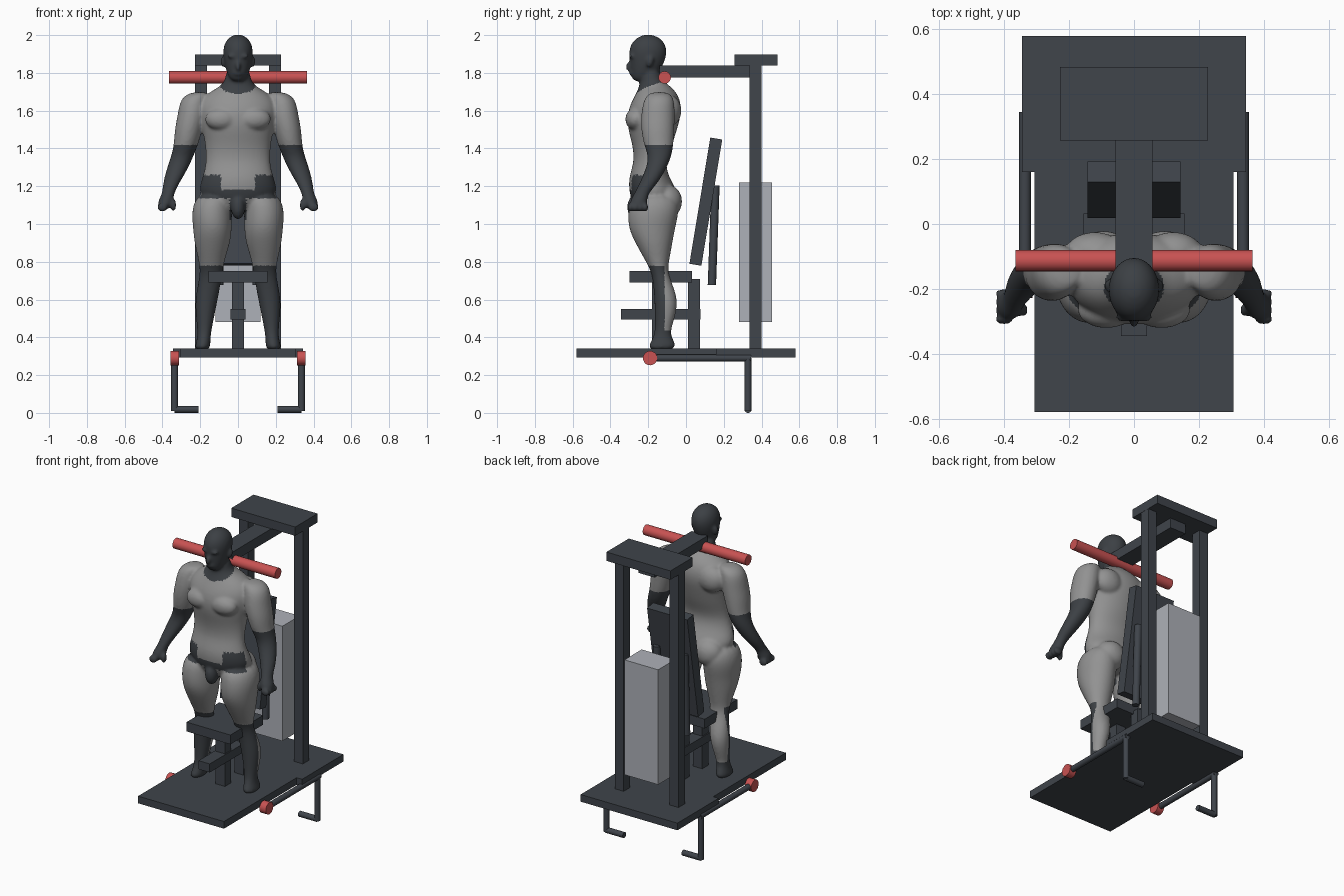
import bpy, bmesh, math
from mathutils import Matrix, Vector

cube = bpy.data.objects.get("Cube")
if cube:
    bpy.data.objects.remove(cube, do_unlink=True)


def material(name, color):
    m = bpy.data.materials.new(name)
    m.use_nodes = True
    m.diffuse_color = (*color, 1)
    m.node_tree.nodes["Principled BSDF"].inputs["Base Color"].default_value = (*color, 1)
    return m


STEEL = material("dark steel", (0.05, 0.058, 0.07))
RED = material("red foam", (0.58, 0.085, 0.085))
WEIGHT = material("light grey weights", (0.42, 0.44, 0.48))
LIGHT = material("muscle grey", (0.29, 0.29, 0.29))
DARK = material("charcoal", (0.045, 0.051, 0.058))


def add_object(name, bm, *mats):
    bmesh.ops.recalc_face_normals(bm, faces=bm.faces)
    mesh = bpy.data.meshes.new(name)
    bm.to_mesh(mesh)
    bm.free()
    for m in mats:
        mesh.materials.append(m)
    ob = bpy.data.objects.new(name, mesh)
    bpy.context.collection.objects.link(ob)
    return ob


def box(name, x, y, z, mat, tilt=0):
    """Box from (min, max) ranges, optionally tilted about x."""
    bm = bmesh.new()
    bmesh.ops.create_cube(bm, size=1)
    bmesh.ops.scale(bm, vec=(x[1] - x[0], y[1] - y[0], z[1] - z[0]), verts=bm.verts)
    ob = add_object(name, bm, mat)
    ob.location = [(a + b) / 2 for a, b in (x, y, z)]
    ob.rotation_euler.x = tilt
    return ob


def tube(name, start, end, radius, mat, sides=20):
    a, b = Vector(start), Vector(end)
    bm = bmesh.new()
    bmesh.ops.create_cone(bm, cap_ends=True, segments=sides, radius1=radius,
                          radius2=radius, depth=(b - a).length)
    turn = (b - a).to_track_quat('Z', 'Y').to_matrix().to_4x4()
    bmesh.ops.transform(bm, matrix=Matrix.Translation((a + b) / 2) @ turn, verts=bm.verts)
    for f in bm.faces:
        f.smooth = len(f.verts) == 4
    for e in bm.edges:
        e.smooth = all(len(f.verts) == 4 for f in e.link_faces)
    return add_object(name, bm, mat)


# Base platform, narrow in front and wide at the back
box("platform_front", (-.306, .306), (-.58, .16), (.294, .34), STEEL)
box("platform_back", (-.345, .345), (.16, .58), (.294, .34), STEEL)

# Frame with overhead beam, cap and weight stack
box("top_cap", (-.228, .228), (.257, .484), (1.84, 1.897), STEEL)
box("overhead_beam", (-.057, .057), (-.14, .4), (1.776, 1.84), STEEL)
box("weight_stack", (-.12, .12), (.28, .455), (.48, 1.22), WEIGHT)

# Seat, its posts and lower bar
box("seat", (-.156, .156), (-.3, .033), (.69, .75), STEEL)
box("seat_bar", (-.04, .04), (-.345, .077), (.495, .55), STEEL)
box("seat_rear_post", (-.033, .033), (.01, .073), (.34, .71), STEEL)
box("seat_front_post", (-.033, .033), (-.18, -.118), (.34, .69), STEEL)
box("back_pad", (-.143, .143), (.073, .137), (.78, 1.457), STEEL, -.164)

# Shoulder roller
tube("shoulder_roller", (-.365, -.113, 1.776), (.365, -.113, 1.776), .033, RED)

# Mirrored frame parts
for side, s in (("right", -1), ("left", 1)):
    box(side + "_post", sorted((s * .164, s * .227)), (.336, .4), (.34, 1.84), STEEL)
    tube(side + "_pad_tube", (s * .1, .156, 1.205), (s * .1, .137, .677), .022, STEEL)
    tube(side + "_side_rod", (s * .336, -.19, .29), (s * .336, .345, .29), .018, STEEL)
    tube(side + "_drop_rod", (s * .336, .328, .29), (s * .336, .328, .01), .018, STEEL)
    tube(side + "_foot_rod", (s * .336, .328, .018), (s * .21, .328, .018), .018, STEEL)
    tube(side + "_side_roller", (s * .312, -.19, .29), (s * .358, -.19, .29), .038, RED)


# Human figure: horizontal rings (x, half width, y front, y back, z)
def loft(bm, rings, s=1, sides=16):
    loops = []
    for x, w, front, back, z in rings:
        mid, depth = (front + back) / 2, (back - front) / 2
        angles = [2 * math.pi * i / sides for i in range(sides)]
        loops.append([bm.verts.new((s * (x + w * math.cos(a)), mid + depth * math.sin(a), z))
                      for a in angles])
    for lo, hi in zip(loops, loops[1:]):
        for i in range(sides):
            j = (i + 1) % sides
            bm.faces.new((lo[i], lo[j], hi[j], hi[i]))
    bm.faces.new(loops[0])
    bm.faces.new(loops[-1])


def ball(bm, center, size, tilt=0):
    mat = Matrix.Translation(center) @ Matrix.Rotation(tilt, 4, 'X') @ Matrix.Diagonal((*size, 1))
    bmesh.ops.create_icosphere(bm, subdivisions=2, radius=1, matrix=mat)


torso = [(0, .1, -.25, -.08, 1.06), (0, .19, -.29, -.04, 1.12), (0, .217, -.305, -.045, 1.18),
         (0, .19, -.305, -.09, 1.25), (0, .17, -.275, -.11, 1.33), (0, .177, -.285, -.07, 1.42),
         (0, .192, -.31, -.045, 1.5), (0, .21, -.315, -.025, 1.57), (0, .215, -.3, -.022, 1.63),
         (0, .18, -.27, -.04, 1.685), (0, .1, -.25, -.075, 1.725), (0, .067, -.245, -.125, 1.76),
         (0, .064, -.235, -.14, 1.83)]
head = [(0, .03, -.278, -.22, 1.755), (0, .052, -.29, -.16, 1.78), (0, .066, -.296, -.13, 1.82),
        (0, .077, -.3, -.107, 1.87), (0, .082, -.305, -.098, 1.92), (0, .07, -.288, -.113, 1.963),
        (0, .045, -.255, -.145, 1.99), (0, .015, -.22, -.185, 2.003)]
arm = [(.2, .05, -.19, -.09, 1.7), (.235, .072, -.225, -.06, 1.665), (.243, .077, -.24, -.058, 1.58),
       (.262, .075, -.24, -.06, 1.5), (.275, .065, -.225, -.065, 1.42), (.295, .06, -.2, -.075, 1.36),
       (.318, .058, -.21, -.1, 1.3), (.353, .045, -.245, -.145, 1.22), (.37, .031, -.275, -.2, 1.16),
       (.385, .042, -.3, -.205, 1.12), (.388, .035, -.295, -.21, 1.08)]
leg = [(.12, .09, -.28, -.05, 1.17), (.14, .11, -.31, -.03, 1.08), (.135, .105, -.31, -.055, .98),
       (.136, .097, -.27, -.07, .9), (.14, .073, -.225, -.085, .82), (.14, .062, -.19, -.097, .76),
       (.148, .06, -.175, -.08, .7), (.168, .062, -.168, -.038, .6), (.175, .048, -.165, -.058, .5),
       (.178, .035, -.165, -.088, .42), (.184, .038, -.19, -.055, .372), (.19, .045, -.21, -.053, .332)]

bm = bmesh.new()
loft(bm, torso)
loft(bm, head)
ball(bm, (0, -.3, 1.835), (.014, .02, .028), -.25)       # nose
ball(bm, (0, -.288, 1.797), (.028, .014, .012))          # lips
ball(bm, (0, -.265, 1.09), (.04, .05, .07))              # groin
for s in (-1, 1):
    loft(bm, arm, s)
    loft(bm, leg, s)
    ball(bm, (s * .085, -.265, 1.555), (.095, .06, .065))       # chest
    ball(bm, (s * .095, -.1, 1.12), (.1, .085, .095))           # buttock
    ball(bm, (s * .12, -.09, 1.6), (.1, .07, .09))              # shoulder blade
    ball(bm, (s * .08, -.19, 1.86), (.012, .02, .032), -.2)     # ear
    ball(bm, (s * .032, -.288, 1.888), (.028, .016, .011))      # brow
    ball(bm, (s * .342, -.265, 1.1), (.016, .022, .035))        # thumb
    for k in range(4):                                          # fingers
        ball(bm, (s * .4, -.295 + k * .027, 1.088), (.03, .015, .025))
figure = add_object("figure", bm, DARK, LIGHT)

# Fuse the muscles into one smooth skin
figure.modifiers.new("round", 'SUBSURF').levels = 2
skin = figure.modifiers.new("fuse", 'REMESH')
skin.mode, skin.voxel_size, skin.use_smooth_shade = 'VOXEL', .009, True
relax = figure.modifiers.new("relax", 'SMOOTH')
relax.factor, relax.iterations = .5, 4
bpy.context.view_layer.update()
graph = bpy.context.evaluated_depsgraph_get()
mesh = bpy.data.meshes.new_from_object(figure.evaluated_get(graph))
figure.modifiers.clear()
figure.data = mesh
mesh.materials.clear()
mesh.materials.append(DARK)
mesh.materials.append(LIGHT)


def is_dark(x, y, z):
    x = abs(x)
    if z > 1.685 + .4 * max(0, y + .25) + .25 * x:              # head and neck
        return True
    if z > 1.03 and z < 1.42 and x > .2 + .35 * (1.42 - z):     # forearms and hands
        return True
    if y < -.2 and 1.02 < z < 1.26:                             # hips and groin
        return (z > 1.135 or x < .045) and z < (1.26 if x > .09 else 1.18)
    if z < .78:                                                 # shins and feet
        return z < .44 or y < -.115
    return False


for p in mesh.polygons:
    p.use_smooth = True
    p.material_index = 0 if is_dark(*p.center) else 1
